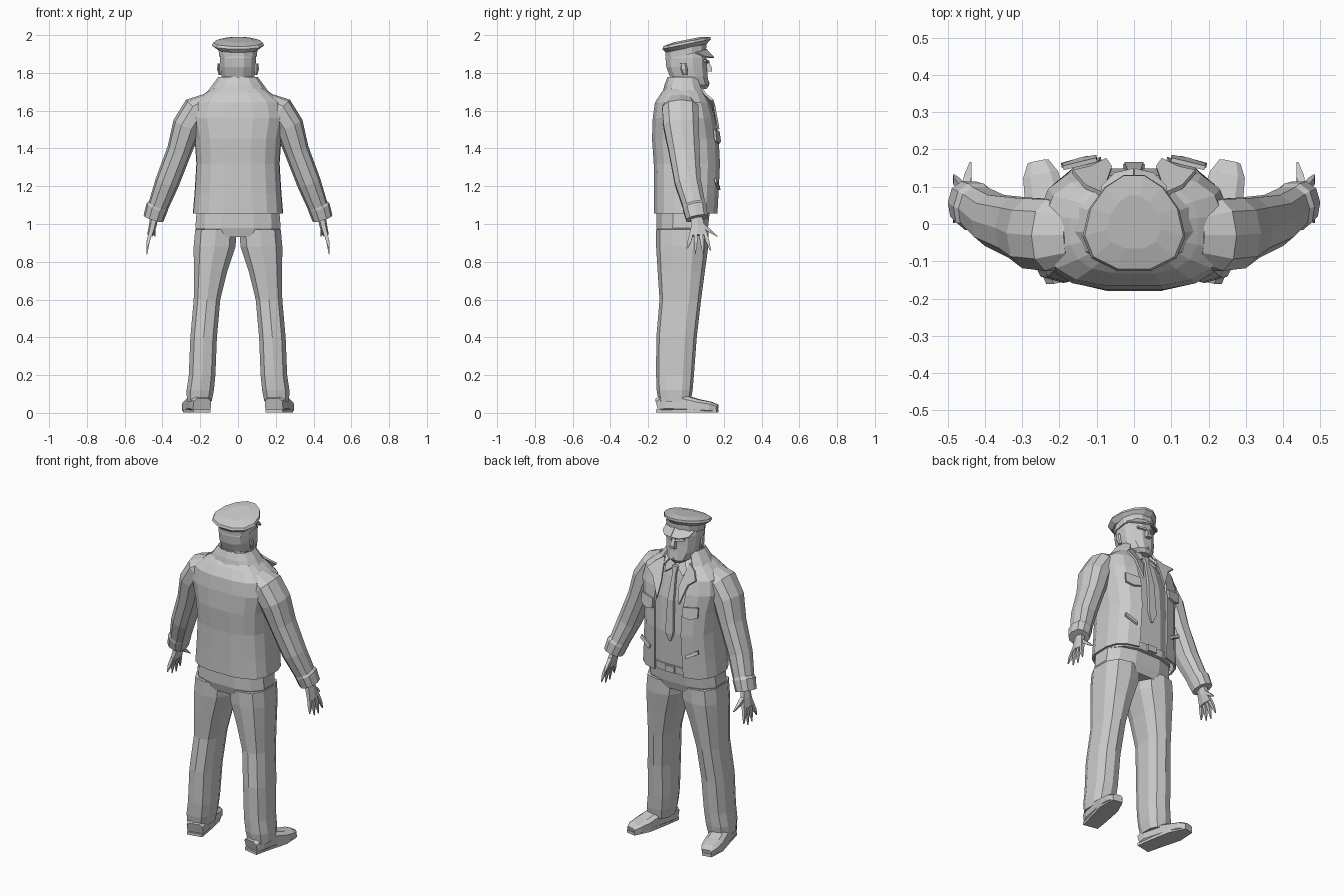
import bpy, bmesh, math
from mathutils import Vector

X, Y, Z = Vector((1, 0, 0)), Vector((0, 1, 0)), Vector((0, 0, 1))


def finish(name, bm, mirror=False, thick=0, recalc=True):
    if recalc:
        bmesh.ops.recalc_face_normals(bm, faces=bm.faces)
    me = bpy.data.meshes.new(name)
    bm.to_mesh(me)
    bm.free()
    ob = bpy.data.objects.new(name, me)
    bpy.context.collection.objects.link(ob)
    if thick:
        m = ob.modifiers.new("thickness", 'SOLIDIFY')
        m.thickness, m.offset = thick, 0
    if mirror:
        ob.modifiers.new("mirror", 'MIRROR')
    return ob


def loft(name, rings, n=10, p=0.8, axis=None, ref=X, gap=0, taper=0, mirror=False, thick=0):
    """Skin rings (x, y, z, ru, rv); a gap in degrees leaves the +v side open."""
    bm = bmesh.new()
    cs = [Vector(r[:3]) for r in rings]
    loops = []
    for i, r in enumerate(rings):
        d = axis or (cs[min(i + 1, len(cs) - 1)] - cs[max(i - 1, 0)])
        d = d.normalized()
        u = (ref - d * ref.dot(d)).normalized()
        v = d.cross(u)
        loop = []
        for k in range(n):
            if gap:
                a = math.radians(90 + gap + (360 - 2 * gap) * k / (n - 1))
            else:
                a = 2 * math.pi * (k + 0.5) / n
            c, s = math.cos(a), math.sin(a)
            cu = math.copysign(abs(c) ** p, c) * (1 - taper * s)
            sv = math.copysign(abs(s) ** p, s)
            loop.append(bm.verts.new(cs[i] + u * r[3] * cu + v * r[4] * sv))
        loops.append(loop)
    for a, b in zip(loops, loops[1:]):
        for k in range(n - 1 if gap else n):
            j = (k + 1) % n
            bm.faces.new((a[k], a[j], b[j], b[k]))
    if not gap:
        bm.faces.new(loops[0][::-1])
        bm.faces.new(loops[-1])
    return finish(name, bm, mirror, thick)


def panel(name, pts, mirror=True, thick=0.012):
    bm = bmesh.new()
    bm.faces.new([bm.verts.new(q) for q in pts])
    return finish(name, bm, mirror, thick)


# trousers
loft("trouser_hips", [(0, -.02, .93, .2, .125), (0, -.02, .98, .232, .14),
                      (0, -.015, 1.07, .225, .145)], 12, .75, Z)
loft("trouser_leg", [(.205, -.06, .06, .068, .085), (.2, -.06, .12, .075, .095),
                     (.19, -.058, .2, .073, .1), (.182, -.05, .4, .073, .107),
                     (.164, -.03, .6, .073, .11), (.145, -.025, .75, .092, .125),
                     (.124, -.02, .88, .115, .138), (.117, -.02, .97, .114, .138)],
     10, .75, Z, mirror=True)
loft("belt", [(0, 0, 1.055, .215, .15), (0, 0, 1.1, .215, .152)], 12, .75, Z)
panel("belt_buckle", [(-.03, .155, 1.06), (.03, .155, 1.06), (.03, .155, 1.097), (-.03, .155, 1.097)], False)

# shoes, toes turned out
loft("shoe", [(.19, -.145, .04, .04, .05), (.2, -.1, .052, .052, .06),
              (.22, -.01, .048, .048, .056), (.238, .07, .036, .036, .058),
              (.25, .13, .03, .03, .05), (.257, .165, .022, .022, .03)],
     8, .6, ref=Z, mirror=True)
loft("shoe_sole", [(.19, -.15, .01, .01, .055), (.21, -.05, .01, .01, .06),
                   (.238, .07, .01, .01, .066), (.257, .167, .01, .01, .035)],
     4, .5, ref=Z, mirror=True)

# shirt and tie
loft("shirt", [(0, -.005, 1.08, .2, .15), (0, -.005, 1.3, .19, .158), (0, -.015, 1.5, .2, .15),
               (0, -.015, 1.63, .17, .12), (0, 0, 1.72, .09, .075)], 12, .75, Z)
panel("shirt_collar", [(.004, .09, 1.685), (.06, .115, 1.645), (.09, .04, 1.74), (.04, .075, 1.735)])
loft("tie", [(0, .155, 1.25, .006, .006), (0, .158, 1.3, .034, .01), (0, .143, 1.5, .026, .012),
             (0, .11, 1.645, .014, .01), (0, .097, 1.69, .024, .016)], 4, .8, Z)

# open jacket
loft("jacket_body", [(0, 0, 1.055, .235, .165), (0, .003, 1.16, .226, .168),
                     (0, .006, 1.32, .216, .173), (0, -.002, 1.45, .225, .174),
                     (0, -.01, 1.56, .25, .162), (0, -.016, 1.64, .235, .145),
                     (0, -.014, 1.69, .17, .115), (0, -.012, 1.73, .11, .08)],
     16, .7, Z, gap=16, thick=.012)
loft("jacket_collar", [(0, -.005, 1.685, .165, .115), (0, -.01, 1.735, .13, .098),
                       (0, -.012, 1.775, .1, .08)], 11, .85, Z, gap=38, thick=.012)
panel("jacket_lapel", [(.075, .172, 1.5), (.06, .15, 1.6), (.085, .08, 1.72), (.13, .1, 1.69),
                       (.165, .14, 1.655), (.12, .15, 1.62)])
panel("chest_pocket_flap", [(.1, .172, 1.49), (.19, .15, 1.5), (.19, .157, 1.44),
                            (.145, .172, 1.425), (.1, .18, 1.435)])
panel("waist_pocket", [(.12, .173, 1.2), (.19, .155, 1.24), (.195, .158, 1.22), (.125, .177, 1.18)])

# sleeves
loft("jacket_sleeve", [(.16, -.03, 1.645, .075, .05), (.215, -.03, 1.605, .1, .08),
                       (.27, -.025, 1.52, .098, .078), (.31, -.01, 1.39, .085, .066),
                       (.375, .01, 1.22, .072, .064), (.42, .042, 1.1, .062, .055),
                       (.428, .046, 1.09, .066, .06), (.447, .058, 1.03, .06, .055)],
     10, .85, ref=Y, mirror=True)

# hands
loft("palm", [(.44, .055, 1.05, .03, .022), (.452, .062, .99, .04, .02),
              (.465, .066, .94, .052, .016)], 6, .8, ref=Y, mirror=True)
for i, (y0, y1, z1) in enumerate([(.03, .005, .87), (.053, .05, .845), (.078, .09, .84), (.1, .13, .86)]):
    loft(f"finger_{i + 1}", [(.463, y0, .955, .013, .012), (.476, (y0 + y1) / 2, .905, .012, .011),
                             (.483, y1, z1, .003, .003)], 4, ref=Y, mirror=True)
loft("thumb", [(.45, .08, 1.0, .016, .014), (.446, .125, .965, .013, .012),
               (.438, .165, .935, .003, .003)], 4, ref=X, mirror=True)

# head
loft("neck", [(0, -.015, 1.67, .09, .075), (0, -.015, 1.78, .08, .078)], 8, .9, Z)
loft("head", [(0, .065, 1.715, .04, .045), (0, .045, 1.735, .07, .08), (0, .015, 1.78, .09, .103),
              (0, .003, 1.83, .096, .11), (0, 0, 1.88, .098, .112), (0, 0, 1.93, .09, .1)],
     12, .85, Z)
loft("nose", [(0, .105, 1.87, .01, .012), (0, .12, 1.825, .018, .025), (0, .12, 1.808, .021, .022)],
     4, .8, Z)
loft("chin", [(0, .09, 1.718, .022, .022), (0, .097, 1.745, .034, .028), (0, .09, 1.765, .03, .025)],
     6, .8, Z)
panel("brow", [(.012, .117, 1.865), (.06, .1, 1.87), (.06, .102, 1.858), (.012, .12, 1.852)])
loft("ear", [(.096, -.005, 1.79, .007, .012), (.103, -.012, 1.82, .009, .02),
             (.102, -.015, 1.85, .007, .016)], 6, .9, Z, mirror=True)

# peaked cap, raised at the front
tilt = Vector((0, -.2, 1))
loft("cap_band", [(0, 0, 1.895, .104, .112), (0, 0, 1.932, .106, .114)], 12, .9, tilt)
loft("cap_crown", [(0, 0, 1.93, .106, .114), (0, .003, 1.952, .134, .135),
                   (0, .005, 1.966, .128, .132), (0, .005, 1.976, .07, .075)],
     12, .95, tilt, taper=.25)
panel("cap_visor", [(0, .105, 1.925), (.055, .095, 1.92), (.095, .05, 1.908),
                    (.085, .1, 1.885), (.05, .135, 1.88), (0, .147, 1.882)], thick=.008)
